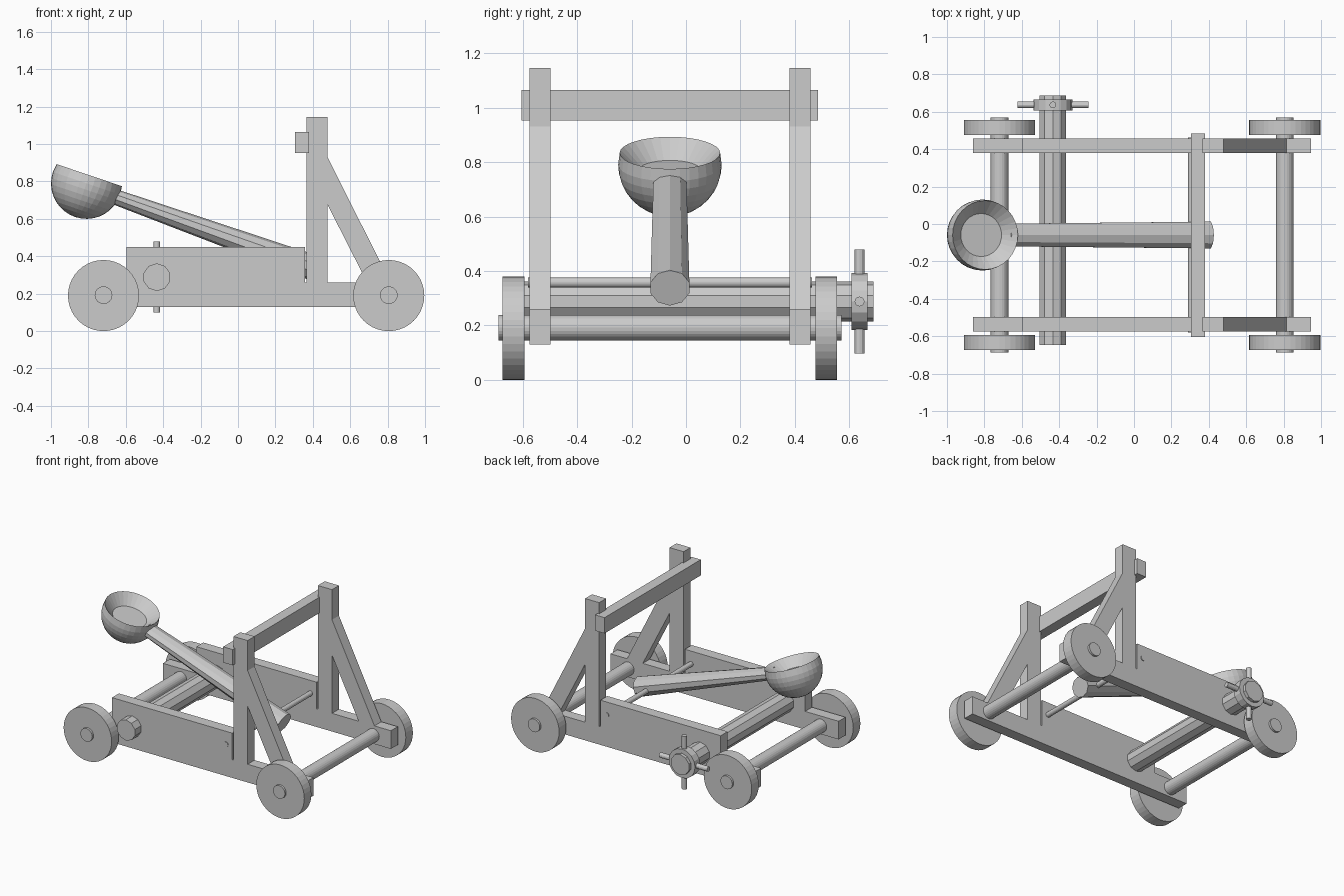
import bpy, bmesh
from math import sin, cos, pi, atan2
from mathutils import Vector, Matrix

if "Cube" in bpy.data.objects:
    bpy.data.objects.remove(bpy.data.objects["Cube"])

YC = -0.059          # centre plane of the carriage


def finish(name, bm):
    bmesh.ops.recalc_face_normals(bm, faces=bm.faces)
    me = bpy.data.meshes.new(name)
    bm.to_mesh(me)
    bm.free()
    ob = bpy.data.objects.new(name, me)
    bpy.context.collection.objects.link(ob)
    return ob


def plate(name, pts, y0, y1):
    """Extrude an x/z outline from y0 to y1."""
    bm = bmesh.new()
    f = bm.faces.new([bm.verts.new((x, y0, z)) for x, z in pts])
    r = bmesh.ops.extrude_face_region(bm, geom=[f])
    verts = [v for v in r['geom'] if isinstance(v, bmesh.types.BMVert)]
    bmesh.ops.translate(bm, verts=verts, vec=(0, y1 - y0, 0))
    return finish(name, bm)


def rod(name, a, b, r, sides):
    """Cylinder between two points."""
    a, b = Vector(a), Vector(b)
    q = (b - a).to_track_quat('Z', 'Y').to_matrix().to_4x4()
    bm = bmesh.new()
    bmesh.ops.create_cone(bm, cap_ends=True, segments=sides, radius1=r, radius2=r,
                          depth=(b - a).length,
                          matrix=Matrix.Translation((a + b) / 2) @ q)
    return finish(name, bm)


def bridge(bm, lo, hi):
    n = len(lo)
    for i in range(n):
        j = (i + 1) % n
        bm.faces.new((lo[i], lo[j], hi[j], hi[i]))


# Side frames: rail with raised panel and post, plus diagonal brace
side = [(-0.86, 0.13), (0.945, 0.13), (0.945, 0.26), (0.479, 0.26), (0.479, 1.145),
        (0.367, 1.145), (0.367, 0.26), (0.357, 0.26), (0.357, 0.45),
        (-0.595, 0.45), (-0.595, 0.26), (-0.86, 0.26)]
brace = [(0.479, 0.93), (0.479, 0.675), (0.69, 0.26), (0.815, 0.26)]
for tag, s in (("front", -1), ("back", 1)):
    y0, y1 = sorted((YC + s * 0.438, YC + s * 0.516))
    plate(tag + "_side_frame", side, y0, y1)
    plate(tag + "_brace", brace, y0, y1)

# Crossbeam that stops the arm
plate("crossbeam", [(0.305, 0.952), (0.38, 0.952), (0.38, 1.065), (0.305, 1.065)],
      -0.603, 0.485)

# Axles and wheels
for tag, x in (("left", -0.719), ("right", 0.806)):
    rod(tag + "_axle", (x, -0.688, 0.192), (x, 0.57, 0.192), 0.047, 24)
    for st, s in (("front", -1), ("back", 1)):
        rod(tag + "_" + st + "_wheel", (x, YC + s * 0.534, 0.19),
            (x, YC + s * 0.614, 0.19), 0.19, 40)

# Winch drum with hub and four handles
wx, wz, wy = -0.434, 0.288, 0.637
rod("winch_drum", (wx, -0.648, wz), (wx, 0.688, wz), 0.074, 10)
rod("winch_hub", (wx, wy - 0.029, wz), (wx, wy + 0.029, wz), 0.104, 16)
rod("winch_bar_upright", (wx, wy, wz - 0.19), (wx, wy, wz + 0.19), 0.018, 12)
rod("winch_bar_level", (wx - 0.19, wy, wz), (wx + 0.19, wy, wz), 0.018, 12)

# Arm pivot
rod("arm_pivot", (0.308, -0.58, 0.358), (0.308, 0.462, 0.358), 0.018, 16)

# Throwing arm: ten-sided, tapering towards the cup
a, b = Vector((0.404, YC, 0.338)), Vector((-0.67, YC, 0.722))
d = (b - a).normalized()
up = Vector((-d.z, 0, d.x)) * -1
bm = bmesh.new()
rings = []
for c, ry, rz in ((a, 0.075, 0.069), (b, 0.064, 0.041)):
    rings.append([bm.verts.new(c + Vector((0, ry * cos(t), 0)) + up * rz * sin(t))
                  for t in (2 * pi * i / 10 + pi / 10 for i in range(10))])
bridge(bm, *rings)
for r in rings:
    bm.faces.new(r)
finish("throwing_arm", bm)

# Cup: sphere bowl cut just above its middle, with a shallow conical hollow
R, SEG, RIM = 0.19, 32, 0.046
top = (R * R - RIM * RIM) ** 0.5
prof = [(0.115, RIM - 0.068), (top, RIM)]
prof += [(R * cos(t), -R * sin(t)) for t in (pi / 2 * i / 9 for i in range(9))]
m = Matrix.Translation((-0.81, YC, 0.79)) @ Matrix.Rotation(atan2(0.32, 0.947), 4, 'Y')
bm = bmesh.new()
rings = [[bm.verts.new(m @ Vector((r * cos(2 * pi * i / SEG), r * sin(2 * pi * i / SEG), h)))
          for i in range(SEG)] for r, h in prof]
for lo, hi in zip(rings, rings[1:]):
    bridge(bm, lo, hi)
bm.faces.new(rings[0])
pole = bm.verts.new(m @ Vector((0, 0, -R)))
for i in range(SEG):
    bm.faces.new((rings[-1][i], rings[-1][(i + 1) % SEG], pole))
finish("cup", bm)
